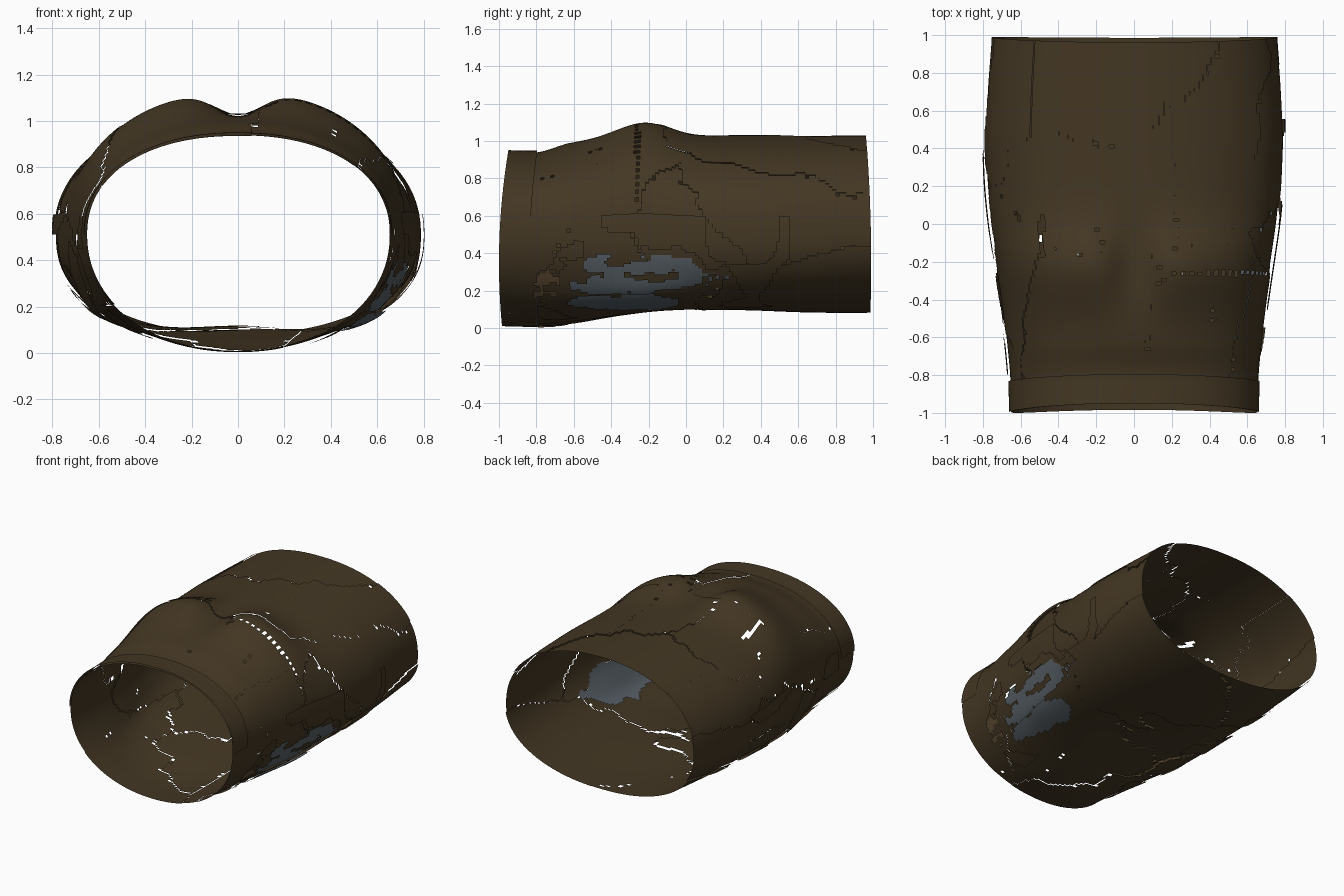
import bpy, math, random
from mathutils import Vector, noise

random.seed(7)
if "Cube" in bpy.data.objects:
    bpy.data.objects.remove(bpy.data.objects["Cube"])


def material(name, rgb):
    m = bpy.data.materials.new(name)
    m.use_nodes = True
    m.diffuse_color = (*rgb, 1)
    bsdf = m.node_tree.nodes["Principled BSDF"]
    bsdf.inputs["Base Color"].default_value = (*rgb, 1)
    bsdf.inputs["Roughness"].default_value = 0.9
    return m


BROWN = material("dark brown leather", (0.057, 0.038, 0.017))
GREY = material("blue grey lining", (0.100, 0.121, 0.139))
TAN = material("worn tan leather", (0.110, 0.070, 0.032))

# Torso outline along its length: (y, value)
WIDTH = [(-1, .65), (-.8, .655), (-.6, .675), (-.4, .70), (-.2, .73), (0, .76),
         (.2, .78), (.45, .79), (.75, .775), (1, .755)]
TOP = [(-1, .94), (-.8, .935), (-.73, .975), (-.6, 1.0), (-.45, 1.02), (1, 1.03)]
BOTTOM = [(-1, .015), (-.75, .008), (-.6, .025), (-.4, .06), (-.15, .082), (1, .09)]
LOWER_SQUARENESS = [(-1, 2.1), (-.7, 2.1), (-.2, 2.5), (.3, 2.5), (1, 2.2)]
MID = .51


def lerp(table, y):
    y = min(max(y, table[0][0]), table[-1][0])
    for (a, p), (b, q) in zip(table, table[1:]):
        if y <= b:
            return p + (q - p) * (y - a) / (b - a)


def smooth(table, y):
    return sum(lerp(table, y + d) for d in (-.06, -.03, 0, .03, .06)) / 5


def power(v, e):
    return math.copysign(abs(v) ** e, v)


def bell(v, centre, spread):
    return math.exp(-((v - centre) / spread) ** 2)


def skin(t, y, off=0):
    """Point on the torso at angle t and length y, moved outward by off."""
    c, s = math.cos(t), math.sin(t)
    n = 2.2 if s > 0 else smooth(LOWER_SQUARENESS, y)
    h = smooth(TOP, y) - MID if s > 0 else MID - smooth(BOTTOM, y)
    x = smooth(WIDTH, y) * power(c, 2 / n)
    z = MID + h * power(s, 2 / n)
    if s > 0:
        # Paired chest swellings with a groove between them
        z += .105 * (1 - bell(x, 0, .14)) * bell(y, -.24, .22) * s
    else:
        # Lower ribs stand out on both flanks, spine is slightly hollow
        off += .045 * bell(s, -.72, .22) * bell(y, -.25, .4)
        z += .03 * bell(x, 0, .28) * bell(y, .1, .4) * -s
    y -= (.052 if y < 0 else .022) * y * ((z - .35) / .6) ** 2
    out = Vector((x, 0, z - MID)).normalized() * off
    return Vector((x, y, z)) + out


def build(name, verts, faces, mat):
    mesh = bpy.data.meshes.new(name)
    mesh.from_pydata(verts, [], faces)
    mesh.materials.append(mat)
    ob = bpy.data.objects.new(name, mesh)
    bpy.context.collection.objects.link(ob)
    bpy.ops.object.select_all(action='DESELECT')
    ob.select_set(True)
    bpy.context.view_layer.objects.active = ob
    bpy.ops.object.shade_smooth_by_angle(angle=math.radians(40))


NT, NY = 180, 110


def grid(i, j):
    return math.tau * (i % NT) / NT, -1 + 1.99 * j / NY


def region(p, y, z, half_y, half_z):
    """Above zero within a ragged oval on the left flank."""
    if p.x < .3:
        return -1
    d = ((p.y - y) / half_y) ** 2 + ((p.z - z) / half_z) ** 2
    return 1 - d + .5 * noise.noise(p * 9)


def lining_amount(p):
    return region(p, -.25, .27, .42, .135)


def shell(name, offset, keep, mat):
    """Skin cells chosen by keep, joined only inside the same panel."""
    verts, faces, index = [], [], {}
    for i in range(NT):
        for j in range(NY):
            panel = keep(i, j)
            if panel is None:
                continue
            face = []
            for a, b in ((i, j), (i, j + 1), (i + 1, j + 1), (i + 1, j)):
                key = (panel, a % NT, b)
                if key not in index:
                    index[key] = len(verts)
                    verts.append(skin(*grid(a, b), offset(panel)))
                face.append(index[key])
            faces.append(face[::-1])
    build(name, verts, faces, mat)


def layer(name, off, test, mat):
    """Single loose layer over the cells whose angle, length and point pass."""
    def keep(i, j):
        t, y = grid(i + .5, j + .5)
        return 0 if test(t, y, skin(t, y)) else None
    shell(name, lambda k: off, keep, mat)


# Cracked panels: nearest seed, with jagged edges
seeds = [(random.uniform(0, math.tau), random.uniform(-.8, 1)) for _ in range(26)]
lift = [random.uniform(-.009, .009) for _ in seeds]


def panel_of(i, j):
    t, y = grid(i + .5, j + .5)
    wobble = noise.noise_vector(skin(t, y) * 6) * .16

    def distance(k):
        dt = abs(t - seeds[k][0]) % math.tau
        dt = min(dt, math.tau - dt) * .65
        return math.hypot(dt + wobble.x, y - seeds[k][1] + wobble.y)
    return min(range(len(seeds)), key=distance)


panels = {(i, j): panel_of(i, j) for i in range(NT) for j in range(NY)}


def cracked(i, j):
    k = panels[i, j]
    p = skin(*grid(i + .5, j + .5))
    border = any(panels.get(((i + a) % NT, j + b), k) != k
                 for a, b in ((1, 0), (0, 1)))
    if border and random.random() < (.10 if p.z < .5 else .04):
        return None
    # Long split beside the right chest
    if p.z > .7 and -.5 < p.x < -.475 and -.17 < p.y < .05:
        return None
    # Stitched tear across the left chest
    if p.z > .65 and .2 < p.x < .7 and abs(p.y + .26) < .012 and i % 2:
        return None
    # Worn away in streaks over the lining
    streak = noise.noise(Vector((p.x * 9, p.y * 9, p.z * 20)))
    if lining_amount(p) > .15 and streak > -.08:
        return None
    return k


shell("torso_skin", lambda k: lift[k], cracked, BROWN)

# Lining behind the worn flank, and its loose strip hanging outside below
layer("flank_lining", -.014, lambda t, y, p: lining_amount(p) > 0, GREY)
layer("lining_strip", .014,
      lambda t, y, p: region(p, -.32, .145, .32, .045) > .1, GREY)

# Tan scraps beside the front opening
layer("tan_scraps", .020,
      lambda t, y, p: region(p, -.74, .24, .10, .09) > .35
      and noise.noise(p * 20) > -.1, TAN)

# Waist hem: raised strip over the upper half of the front opening
layer("waist_hem", .011, lambda t, y, p: y < -.83 and math.sin(t) > 0, BROWN)

# Overlapping scraps along both lower flanks
layer("flank_scraps", .016,
      lambda t, y, p: -.9 < math.sin(t) < .15 and -.8 < y < .55
      and region(p, -.27, .22, .5, .2) < -.1 and noise.noise(p * 4.5) > .08,
      BROWN)
